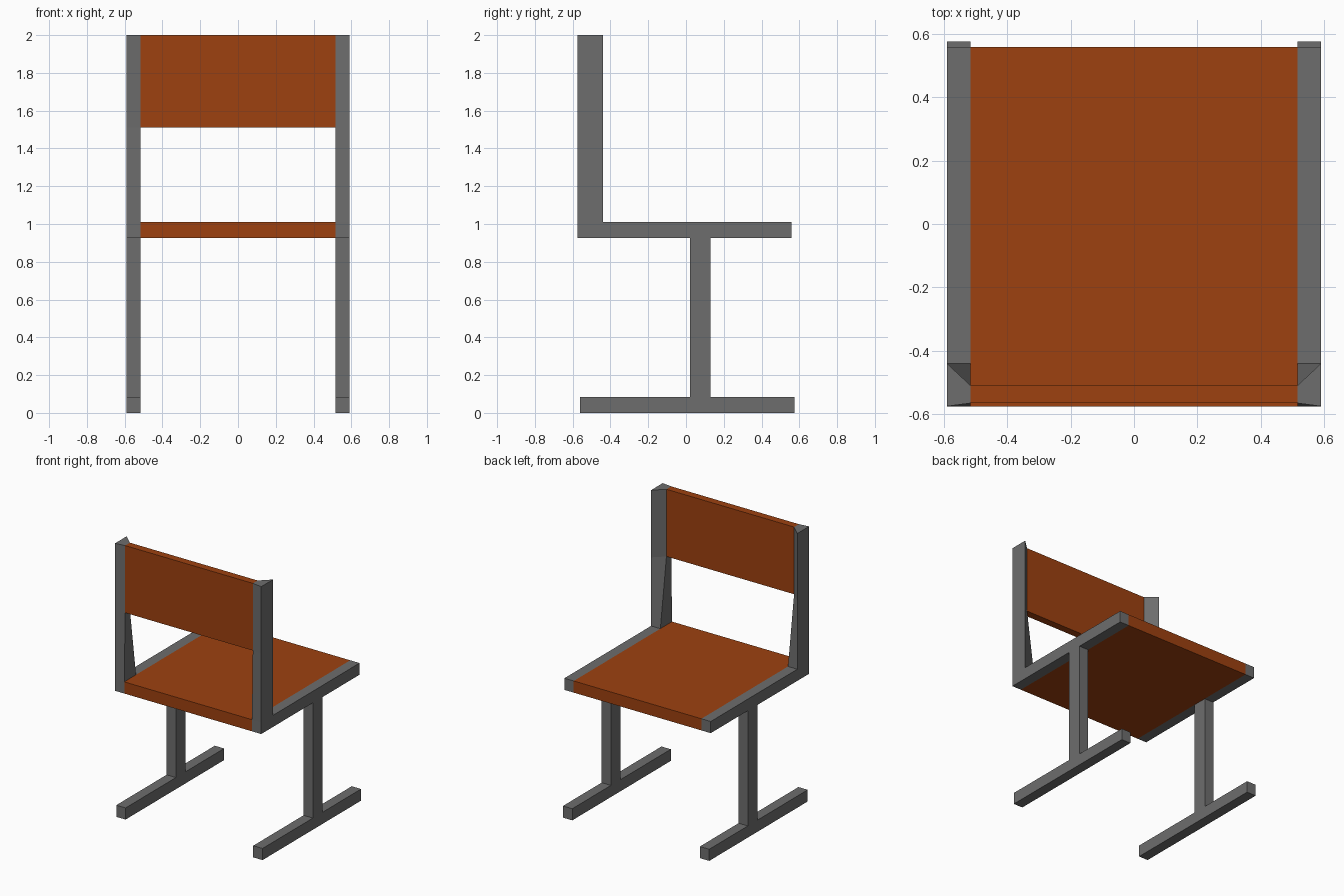
import bpy
import bmesh

if "Cube" in bpy.data.objects:
    bpy.data.objects.remove(bpy.data.objects["Cube"])

X_IN, X_OUT = 0.515, 0.59      # side frame thickness
SEAT_LOW, SEAT_TOP = 0.925, 1.01
BACK_LOW, TOP = 1.51, 2.0


def material(name, colour):
    mat = bpy.data.materials.new(name)
    mat.diffuse_color = (*colour, 1)
    mat.use_nodes = True
    mat.node_tree.nodes["Principled BSDF"].inputs["Base Color"].default_value = mat.diffuse_color
    return mat


orange = material("orange_board", (0.34, 0.053, 0.005))
dark_grey = material("dark_grey_frame", (0.155, 0.155, 0.155))


def loft(name, rings, mat, mirror=False):
    """Skin a stack of matching rings into a closed flat-shaded solid."""
    bm = bmesh.new()
    loops = [[bm.verts.new(p) for p in r] for r in rings]
    n = len(loops[0])
    bm.faces.new(loops[0])
    bm.faces.new(loops[-1])
    for a, b in zip(loops, loops[1:]):
        for i in range(n):
            j = (i + 1) % n
            bm.faces.new((a[i], a[j], b[j], b[i]))
    bmesh.ops.recalc_face_normals(bm, faces=bm.faces)
    me = bpy.data.meshes.new(name)
    bm.to_mesh(me)
    bm.free()
    me.materials.append(mat)
    ob = bpy.data.objects.new(name, me)
    bpy.context.collection.objects.link(ob)
    if mirror:
        ob.modifiers.new("mirror", 'MIRROR').use_mirror_merge = False
    return ob


def board(name, y0, y1, z0, z1):
    """Orange board spanning between the two side frames."""
    section = [(y0, z0), (y1, z0), (y1, z1), (y0, z1)]
    loft(name, [[(x, y, z) for y, z in section] for x in (-X_IN, X_IN)], orange)


# Side frames: foot, upright leg and seat rail in one profile
profile = [(-0.56, 0), (0.575, 0), (0.575, 0.085), (0.13, 0.085),
           (0.13, SEAT_LOW), (0.558, SEAT_LOW), (0.558, SEAT_TOP),
           (-0.44, SEAT_TOP), (-0.44, SEAT_LOW), (0.02, SEAT_LOW),
           (0.02, 0.085), (-0.56, 0.085)]
loft("side_frame", [[(x, y, z) for y, z in profile] for x in (X_IN, X_OUT)],
     dark_grey, mirror=True)

# Back posts: the inner edge narrows towards the backrest
rings = []
for z, inner_back, inner_front in ((SEAT_LOW, -0.575, -0.44), (SEAT_TOP, -0.575, -0.44),
                                   (BACK_LOW, -0.565, -0.51), (TOP, -0.565, -0.51)):
    rings.append([(X_OUT, -0.575, z), (X_OUT, -0.44, z),
                  (X_IN, inner_front, z), (X_IN, inner_back, z)])
loft("back_post", rings, dark_grey, mirror=True)

# Seat and backrest boards
board("seat", -0.575, 0.558, SEAT_LOW, SEAT_TOP)
board("backrest", -0.565, -0.51, BACK_LOW, TOP)
